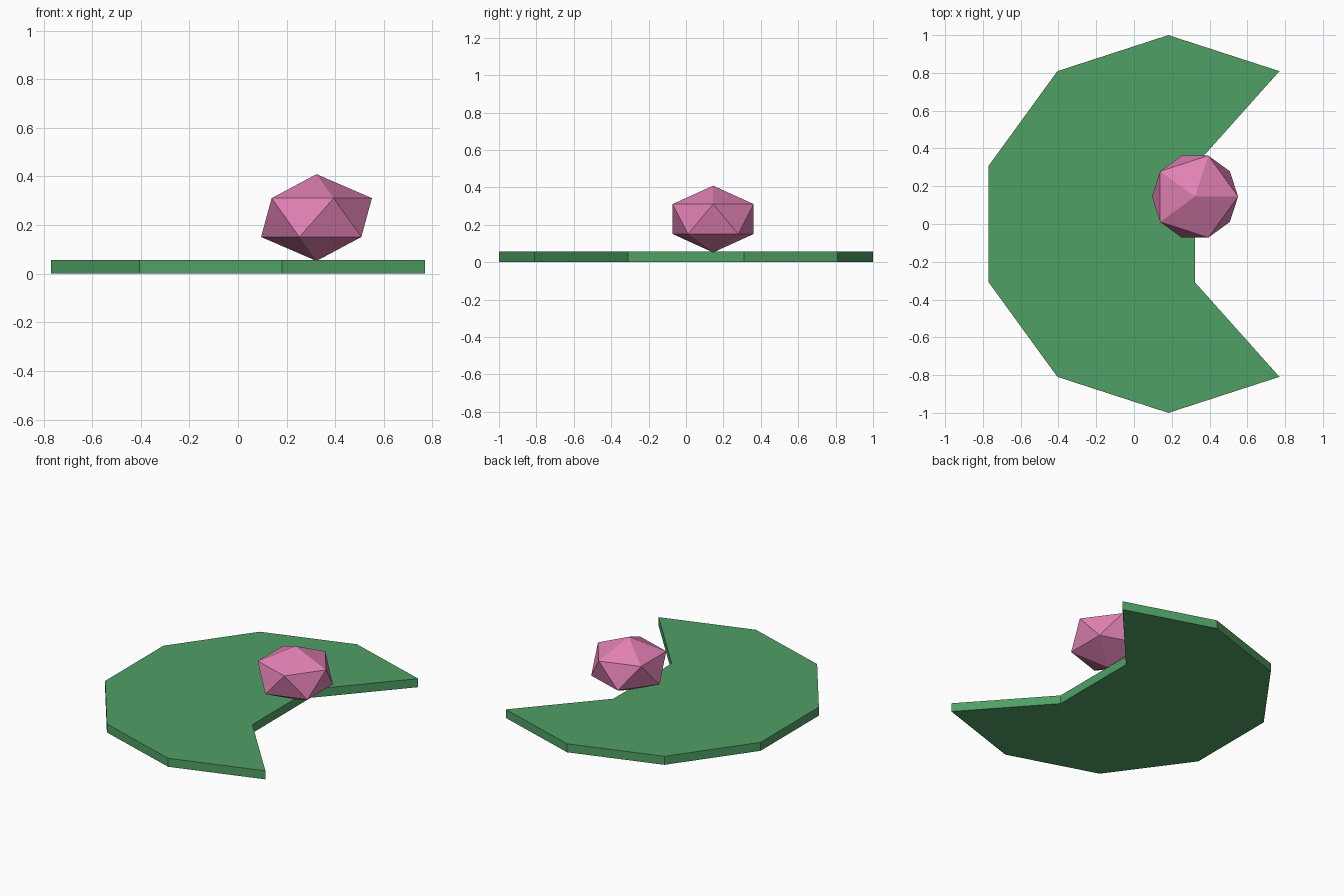
import bpy, bmesh, math
from mathutils import Matrix

if "Cube" in bpy.data.objects:
    bpy.data.objects.remove(bpy.data.objects["Cube"])


def material(name, rgb):
    m = bpy.data.materials.new(name)
    m.diffuse_color = (*rgb, 1.0)
    m.use_nodes = True
    m.node_tree.nodes["Principled BSDF"].inputs["Base Color"].default_value = m.diffuse_color
    return m


def add_object(name, bm, mat):
    bmesh.ops.recalc_face_normals(bm, faces=bm.faces[:])
    mesh = bpy.data.meshes.new(name)
    bm.to_mesh(mesh)
    bm.free()
    mesh.materials.append(mat)
    obj = bpy.data.objects.new(name, mesh)
    bpy.context.collection.objects.link(obj)
    return obj


green = material("leaf green", (0.08, 0.35, 0.13))
pink = material("blossom pink", (0.75, 0.22, 0.45))

# Lily pad: ten-sided disc whose right edge is pushed inward as a notch
CENTRE_X, NOTCH_X, THICKNESS = 0.182, 0.323, 0.057
bm = bmesh.new()
outline = []
for i in range(10):
    a = math.radians(18 + 36 * i)
    x = CENTRE_X + math.cos(a)
    if x > 1.0:
        x = NOTCH_X
    outline.append(bm.verts.new((x, math.sin(a), 0)))
base = bm.faces.new(outline)
top = bmesh.ops.extrude_face_region(bm, geom=[base], use_keep_orig=True)
bmesh.ops.translate(bm, vec=(0, 0, THICKNESS),
                    verts=[g for g in top["geom"] if isinstance(g, bmesh.types.BMVert)])
add_object("lily_pad", bm, green)

# Flower bud: squashed twenty-sided ball resting at the notch
bm = bmesh.new()
bmesh.ops.create_icosphere(
    bm, subdivisions=1, radius=0.255,
    matrix=Matrix.Translation((0.323, 0.145, 0.231)) @ Matrix.Diagonal((1, 1, 0.7, 1)))
add_object("flower_bud", bm, pink)
